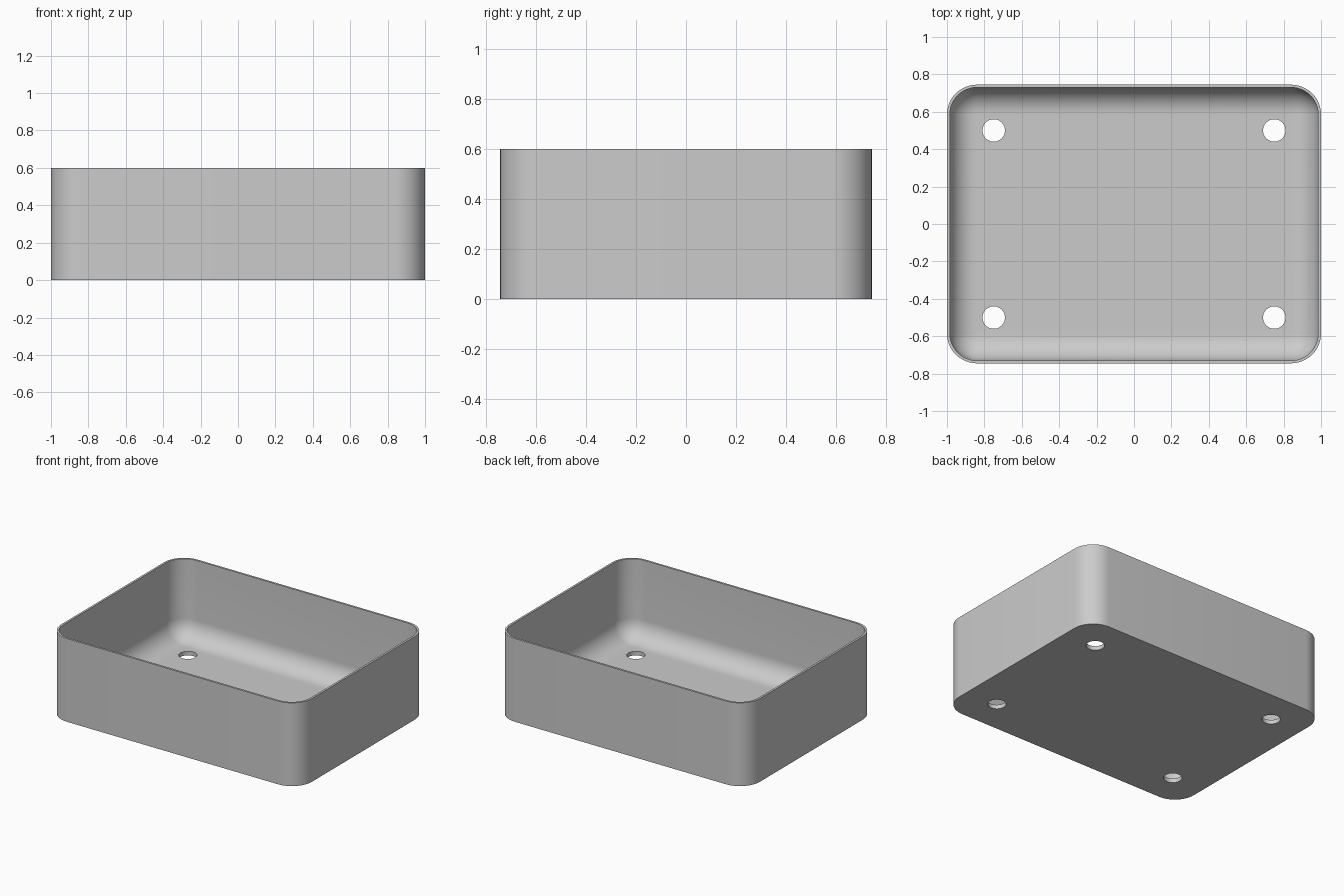
import bpy
import bmesh
from math import sin, cos, pi, radians

if "Cube" in bpy.data.objects:
    bpy.data.objects.remove(bpy.data.objects["Cube"])

HALF_X, HALF_Y, HEIGHT = 1.0, 0.745, 0.6
CORNER, WALL, FLOOR, FILLET = 0.16, 0.015, 0.03, 0.14
HOLE_X, HOLE_Y, HOLE_R = 0.75, 0.5, 0.06
CORNER_STEPS, FILLET_STEPS, HOLE_STEPS = 12, 12, 40

grey = bpy.data.materials.new("plain grey")
grey.use_nodes = True
colour = (0.6, 0.6, 0.6, 1)
grey.diffuse_color = colour
grey.node_tree.nodes["Principled BSDF"].inputs["Base Color"].default_value = colour

bm = bmesh.new()


def ring(inset, z):
    """Rounded rectangle of vertices, moved inwards by inset."""
    r = CORNER - inset
    cx, cy = HALF_X - CORNER, HALF_Y - CORNER
    verts = []
    for q, (sx, sy) in enumerate([(1, 1), (-1, 1), (-1, -1), (1, -1)]):
        for i in range(CORNER_STEPS + 1):
            a = (q + i / CORNER_STEPS) * pi / 2
            verts.append(bm.verts.new((sx * cx + r * cos(a), sy * cy + r * sin(a), z)))
    return verts


def circle(cx, cy, z):
    angles = [2 * pi * i / HOLE_STEPS for i in range(HOLE_STEPS)]
    return [bm.verts.new((cx + HOLE_R * cos(a), cy + HOLE_R * sin(a), z)) for a in angles]


def bridge(a, b):
    for i in range(len(a)):
        j = (i + 1) % len(a)
        bm.faces.new((a[i], a[j], b[j], b[i]))


def fill(loops, up):
    """Flat face with holes, bounded by the given loops."""
    edges = []
    for loop in loops:
        for a, b in zip(loop, loop[1:] + loop[:1]):
            edges.append(bm.edges.get((a, b)) or bm.edges.new((a, b)))
    bmesh.ops.triangle_fill(bm, edges=edges, use_beauty=True, normal=(0, 0, up))


# Outer wall, rim, inner wall and the fillet down to the floor
rings = [ring(0, 0), ring(0, HEIGHT), ring(WALL, HEIGHT)]
for i in range(FILLET_STEPS + 1):
    a = i / FILLET_STEPS * pi / 2
    rings.append(ring(WALL + FILLET * (1 - cos(a)), FLOOR + FILLET * (1 - sin(a))))
for lower, upper in zip(rings, rings[1:]):
    bridge(lower, upper)

# Four through holes in the floor
spots = [(x, y) for x in (-HOLE_X, HOLE_X) for y in (-HOLE_Y, HOLE_Y)]
under = [circle(x, y, 0) for x, y in spots]
over = [circle(x, y, FLOOR) for x, y in spots]
for a, b in zip(under, over):
    bridge(a, b)

# Underside and floor
fill([rings[0]] + under, -1)
fill([rings[-1]] + over, 1)
bmesh.ops.recalc_face_normals(bm, faces=bm.faces[:])

mesh = bpy.data.meshes.new("tray")
bm.to_mesh(mesh)
bm.free()
mesh.materials.append(grey)
tray = bpy.data.objects.new("tray", mesh)
bpy.context.collection.objects.link(tray)

bpy.ops.object.select_all(action="DESELECT")
tray.select_set(True)
bpy.context.view_layer.objects.active = tray
bpy.ops.object.shade_smooth_by_angle(angle=radians(30))
